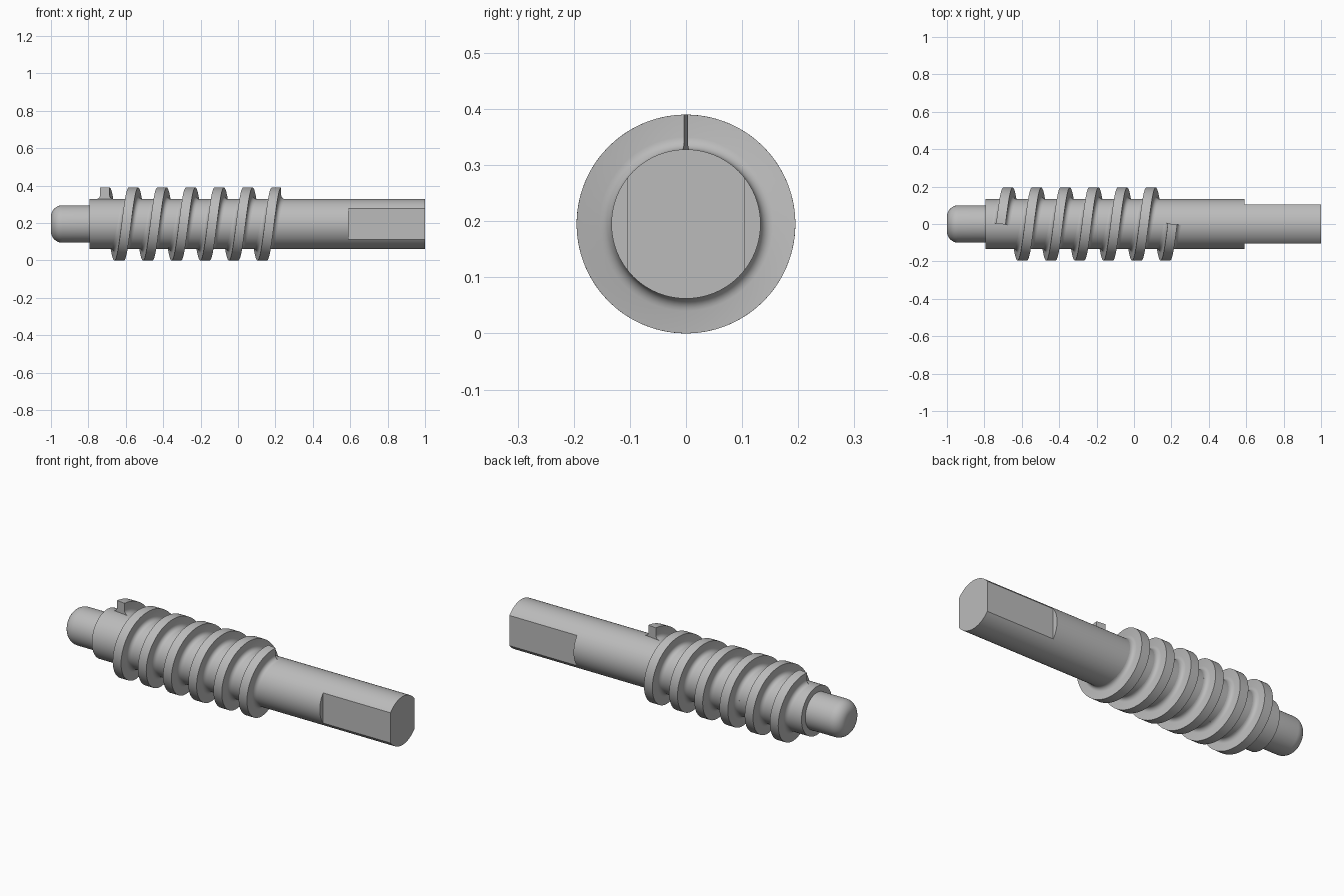
import bpy, bmesh
from math import pi, sin, cos, asin, radians

AXIS_Z = 0.195
SHAFT_R, CREST_R, TIP_R = 0.133, 0.195, 0.10
FLAT_Y, FLAT_X = 0.104, 0.59
PITCH, TURNS, START_X = 0.153, 6, -0.712

cube = bpy.data.objects.get("Cube")
if cube:
    bpy.data.objects.remove(cube, do_unlink=True)

steel = bpy.data.materials.new("grey steel")
steel.use_nodes = True
grey = (0.5, 0.5, 0.5, 1)
steel.diffuse_color = grey
steel.node_tree.nodes["Principled BSDF"].inputs["Base Color"].default_value = grey


def skin(name, rings, closed_rings=True):
    """Bridge successive rings of points, cap both ends, smooth by angle."""
    bm = bmesh.new()
    loops = [[bm.verts.new(p) for p in ring] for ring in rings]
    n = len(loops[0])
    for a, b in zip(loops, loops[1:]):
        for i in range(n):
            j = (i + 1) % n
            bm.faces.new((a[i], a[j], b[j], b[i]))
    bm.faces.new(loops[0])
    bm.faces.new(loops[-1])
    bmesh.ops.remove_doubles(bm, verts=bm.verts, dist=1e-5)
    bmesh.ops.recalc_face_normals(bm, faces=bm.faces)
    mesh = bpy.data.meshes.new(name)
    bm.to_mesh(mesh)
    bm.free()
    mesh.materials.append(steel)
    obj = bpy.data.objects.new(name, mesh)
    bpy.context.collection.objects.link(obj)
    bpy.ops.object.select_all(action="DESELECT")
    obj.select_set(True)
    bpy.context.view_layer.objects.active = obj
    bpy.ops.object.shade_smooth_by_angle(angle=radians(30))
    return obj


# Shaft: lathed rounded tip, shoulder and body, with two flats on the drive end
corner = asin(FLAT_Y / SHAFT_R)
angles = [2 * pi * i / 96 for i in range(96)]
angles += [corner, pi - corner, pi + corner, 2 * pi - corner]
angles.sort()


def ring(x, r, limit=1):
    return [(x, max(-limit, min(limit, r * sin(a))), AXIS_Z + r * cos(a))
            for a in angles]


ROUND = 0.06
rings = []
for i in range(9):
    t = pi / 2 * i / 8
    rings.append(ring(-1 + ROUND * (1 - cos(t)), TIP_R - ROUND + ROUND * sin(t)))
rings += [ring(-0.795, TIP_R), ring(-0.795, SHAFT_R), ring(FLAT_X, SHAFT_R),
          ring(FLAT_X, SHAFT_R, FLAT_Y), ring(1, SHAFT_R, FLAT_Y)]
skin("shaft", rings)

# Worm thread: square-crested profile with filleted root, swept along a helix
FILLET, HALF = 0.022, 0.025
side = [(HALF, CREST_R)]
for i in range(7):
    t = pi / 2 * i / 6
    side.append((HALF + FILLET * (1 - cos(t)), SHAFT_R + FILLET * (1 - sin(t))))
side.append((HALF + FILLET, SHAFT_R - 0.01))
profile = side + [(-x, r) for x, r in reversed(side)]
slope = PITCH / (2 * pi * CREST_R)
STEPS = 72
sweep = []
for s in range(TURNS * STEPS + 1):
    turn = s / STEPS
    section = []
    for dx, r in profile:
        a = 2 * pi * turn - slope * dx / r    # section square to the helix
        section.append((START_X + PITCH * turn + dx, r * sin(a), AXIS_Z + r * cos(a)))
    sweep.append(section)
skin("worm_thread", sweep)
